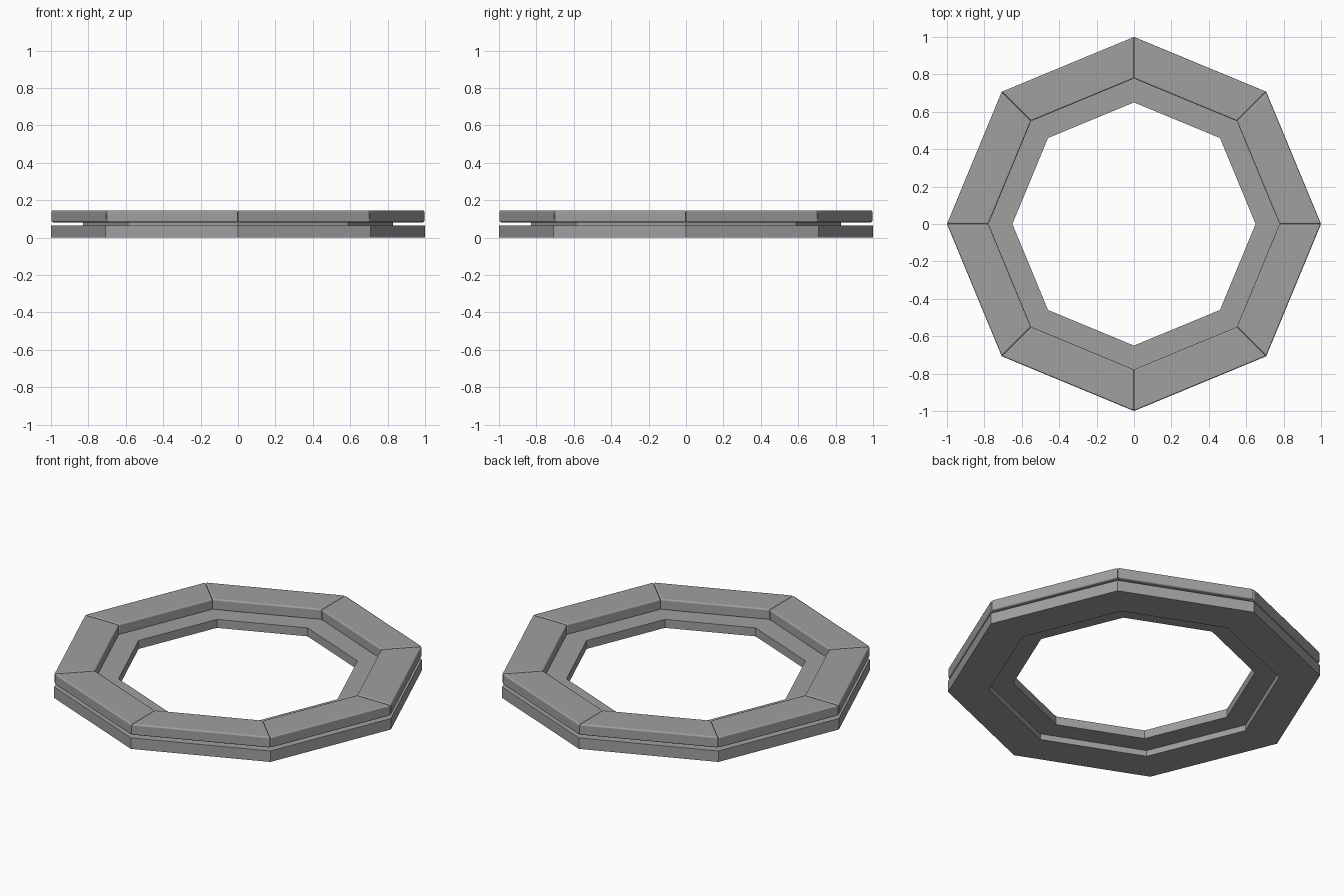
import bpy
import bmesh
from math import sin, cos, pi

cube = bpy.data.objects.get("Cube")
if cube:
    bpy.data.objects.remove(cube, do_unlink=True)

SIDES = 8

# Single grey finish
grey = bpy.data.materials.new("mid_grey")
grey.use_nodes = True
colour = (0.35, 0.35, 0.35, 1.0)
grey.diffuse_color = colour
bsdf = next(n for n in grey.node_tree.nodes if n.type == "BSDF_PRINCIPLED")
bsdf.inputs["Base Color"].default_value = colour


def add_object(name, bm):
    bmesh.ops.recalc_face_normals(bm, faces=bm.faces)
    mesh = bpy.data.meshes.new(name)
    bm.to_mesh(mesh)
    bm.free()
    mesh.materials.append(grey)
    obj = bpy.data.objects.new(name, mesh)
    bpy.context.collection.objects.link(obj)
    return obj


def section(bm, index, outer, inner, low, high):
    """Rectangular cross-section standing on one corner of the octagon."""
    a = 2 * pi * index / SIDES
    profile = [(outer, low), (outer, high), (inner, high), (inner, low)]
    return [bm.verts.new((r * cos(a), r * sin(a), z)) for r, z in profile]


def bridge(bm, a, b):
    for i in range(4):
        j = (i + 1) % 4
        bm.faces.new((a[i], a[j], b[j], b[i]))


def ring(name, outer, inner, low, high):
    bm = bmesh.new()
    loops = [section(bm, i, outer, inner, low, high) for i in range(SIDES)]
    for i in range(SIDES):
        bridge(bm, loops[i], loops[(i + 1) % SIDES])
    return add_object(name, bm)


def mitred_rail(index, outer, inner, low, high):
    bm = bmesh.new()
    start = section(bm, index, outer, inner, low, high)
    end = section(bm, index + 1, outer, inner, low, high)
    bridge(bm, start, end)
    bm.faces.new(start)
    bm.faces.new(end)
    obj = add_object(f"top_rail_{index + 1}", bm)
    for p in obj.data.polygons:
        p.use_smooth = True
    bevel = obj.modifiers.new("rounded_edges", "BEVEL")
    bevel.width = 0.009
    bevel.segments = 2
    bevel.limit_method = "ANGLE"
    bevel.harden_normals = True


# Flat lower frame and the narrower plate held between the frames
ring("lower_frame", 1.0, 0.78, 0.0, 0.065)
ring("middle_plate", 0.83, 0.65, 0.035, 0.085)

# Upper frame of eight mitred rails with eased edges
for i in range(SIDES):
    mitred_rail(i, 1.0, 0.778, 0.081, 0.146)
